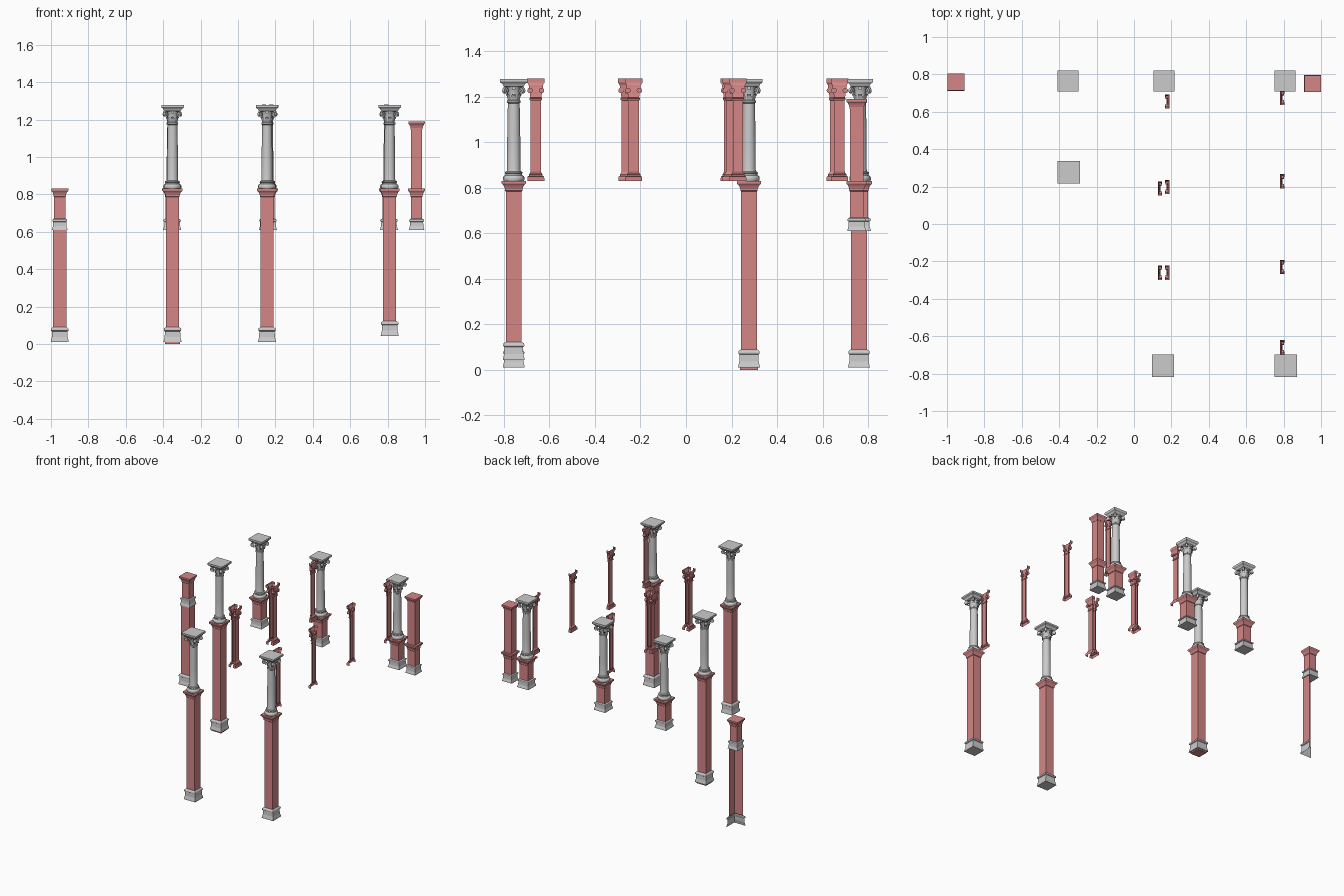
import bpy, bmesh, math
from mathutils import Matrix, Vector

if "Cube" in bpy.data.objects:
    bpy.data.objects.remove(bpy.data.objects["Cube"])

red = bpy.data.materials.new("red")
red.diffuse_color = (0.66, 0.24, 0.24, 1)
red.use_nodes = True
red.node_tree.nodes["Principled BSDF"].inputs["Base Color"].default_value = red.diffuse_color


def loft(bm, rings, closed=True, caps=True):
    vs = [[bm.verts.new(p) for p in r] for r in rings]
    n = len(vs[0])
    for a, b in zip(vs, vs[1:]):
        for i in range(n if closed else n - 1):
            j = (i + 1) % n
            bm.faces.new((a[i], a[j], b[j], b[i]))
    if closed and caps:
        bm.faces.new(vs[0][::-1])
        bm.faces.new(vs[-1])


def finish(bm, name, mat=None, at=(0, 0), smooth=False):
    me = bpy.data.meshes.new(name)
    bm.to_mesh(me)
    bm.free()
    ob = bpy.data.objects.new(name, me)
    bpy.context.collection.objects.link(ob)
    ob.location = (at[0], at[1], 0)
    if mat:
        me.materials.append(mat)
    if smooth:
        bpy.ops.object.select_all(action='DESELECT')
        ob.select_set(True)
        bpy.context.view_layer.objects.active = ob
        bpy.ops.object.shade_smooth_by_angle(angle=math.radians(40))
    return ob


SQUARE = [(-1, -1), (1, -1), (1, 1), (-1, 1)]
CORNER = SQUARE[:3]          # only the front and right faces


def square_part(name, profile, at, mat=None, path=SQUARE):
    bm = bmesh.new()
    loft(bm, [[(d * x, d * y, z) for x, y in path] for d, z in profile], len(path) == 4)
    return finish(bm, name, mat, at)


def circle(r, z, n=20):
    return [(r * math.cos(2 * math.pi * i / n), r * math.sin(2 * math.pi * i / n), z) for i in range(n)]


def disc(bm, centre, axis, r, width):
    m = Matrix.Translation(centre) @ Vector(axis).to_track_quat('Z', 'Y').to_matrix().to_4x4()
    bmesh.ops.create_cone(bm, cap_ends=True, segments=12, radius1=r, radius2=r, depth=width, matrix=m)


def pedestal(at, z0, h, half, ztop=0.83, capped=True, path=SQUARE):
    # moulded grey foot
    s = half / 0.035
    foot = [(.048, 0), (.047, .1), (.042, .35), (.041, .72), (.046, .76),
            (.047, .84), (.045, .92), (.037, 1), (.034, 1)]
    square_part("pedestal_foot", [(d * s, z0 + t * h) for d, t in foot], at, None, path)
    # red shaft with cornice
    shaft = [(half, z0 + h), (half, ztop - .045 if capped else ztop)]
    if capped:
        shaft += cornice(s, ztop)
    square_part("pedestal_shaft", shaft, at, red, path)


def cornice(s, z):
    return [(d * s, z - t) for d, t in
            [(.038, .042), (.038, .034), (.042, .024), (.047, .016), (.052, .012), (.053, .009), (.053, 0)]]


def column(at, half):
    # turned base and tapering shaft
    bm = bmesh.new()
    prof = [(.044, .83), (.047, .836), (.047, .846), (.044, .852), (.038, .855), (.036, .861),
            (.039, .865), (.038, .870), (.031, .873), (.029, .882), (.029, 1.0),
            (.026, 1.172), (.030, 1.175), (.030, 1.183), (.026, 1.186)]
    loft(bm, [circle(r, z) for r, z in prof])
    finish(bm, "column_shaft", None, at, True)
    # bell, leaves and scrolls
    bm = bmesh.new()
    loft(bm, [circle(r, z) for r, z in [(.026, 1.186), (.028, 1.21), (.032, 1.235), (.040, 1.25)]])
    for i in range(8):
        a = i * math.pi / 4
        u, v = Vector((math.cos(a), math.sin(a), 0)), Vector((-math.sin(a), math.cos(a), 0))
        leaf = [(.027, 1.186, .009), (.032, 1.203, .010), (.038, 1.213, .008), (.043, 1.212, .006), (.043, 1.205, .003)]
        loft(bm, [[u * r - v * w + Vector((0, 0, z)), u * r + v * w + Vector((0, 0, z))]
                  for r, z, w in leaf], False)
    for x, y in SQUARE:
        disc(bm, (.037 * x, .037 * y, 1.228), (-y, x, 0), .013, .014)
        disc(bm, (.034 * x, .034 * y, 1.228), (-y, x, 0), .006, .020)
        # stalk rising to each scroll
        side = Vector((-y, x, 0)).normalized() * .006
        loft(bm, [[Vector((k * x, k * y, z)) - side, Vector((k * x, k * y, z)) + side]
                  for k, z in [(.019, 1.19), (.023, 1.215), (.030, 1.237), (.038, 1.241)]], False)
    for d in [(1, 0, 0), (-1, 0, 0), (0, 1, 0), (0, -1, 0)]:
        disc(bm, Vector(d) * .038 + Vector((0, 0, 1.238)), d, .008, .014)
    finish(bm, "column_capital", None, at, True)
    # square abacus
    s = half / .056
    square_part("column_abacus", [(d * s, z) for d, z in
                [(.036, 1.243), (.042, 1.248), (.047, 1.258), (.054, 1.262), (.056, 1.265), (.056, 1.278)]], at)


def pilaster(x, y, s):
    # three-sided strip, open toward the wall; s is the facing direction in x
    bm = bmesh.new()
    prof = [(.0375, .83), (.0375, .842), (.036, .85), (.030, .853), (.030, .86), (.025, .866),
            (.0225, .872), (.0225, 1.184), (.027, 1.187), (.027, 1.194), (.024, 1.197), (.027, 1.22),
            (.031, 1.243), (.031, 1.25), (.034, 1.257), (.0385, 1.263), (.0385, 1.28)]
    rings = []
    for d, z in prof:
        f = .005 + (d - .0225) * .9
        rings.append([(s * px, s * py, z) for px, py in [(-.004, -d), (f, -d), (f, d), (-.004, d)]])
    loft(bm, rings, False)
    # scrolls and rosette
    for k in (-1, 1):
        disc(bm, (s * .008, k * .025, 1.228), (1, 0, 0), .012, .018)
    disc(bm, (s * .012, 0, 1.218), (1, 0, 0), .006, .010)
    finish(bm, "pilaster", red, (x, y))


# three columns on tall pedestals
for x, y, z0 in [(-.35, .277, .01), (.155, -.757, .01), (.811, -.757, .043)]:
    pedestal((x, y), z0, .08, .035)
    column((x, y), .06)
square_part("ground_slab", [(.040, 0), (.040, .01)], (-.35, .277), red)

# three columns on short pedestals at the back
for x in (-.352, .16, .807):
    pedestal((x, .765), .61, .06, .035)
    column((x, .765), .056)

# left end post: short pedestal over a two-sided corner pedestal
left = (-.953, .76)
pedestal(left, .01, .08, .035, .61, False, CORNER)
pedestal(left, .61, .06, .030)

# right end post: short pedestal with a square pier on top
right = (.955, .75)
pedestal(right, .61, .06, .030)
square_part("end_pier", [(.030, .83), (.030, 1.148)] + cornice(.84, 1.19), right, red)

# wall pilasters in two rows
for y in (.675, .228, -.23, -.66):
    pilaster(.800, y, -1)
for y in (.19, -.26):
    pilaster(.147, y, -1)
for y in (.655, .198, -.26):
    pilaster(.170, y, 1)
